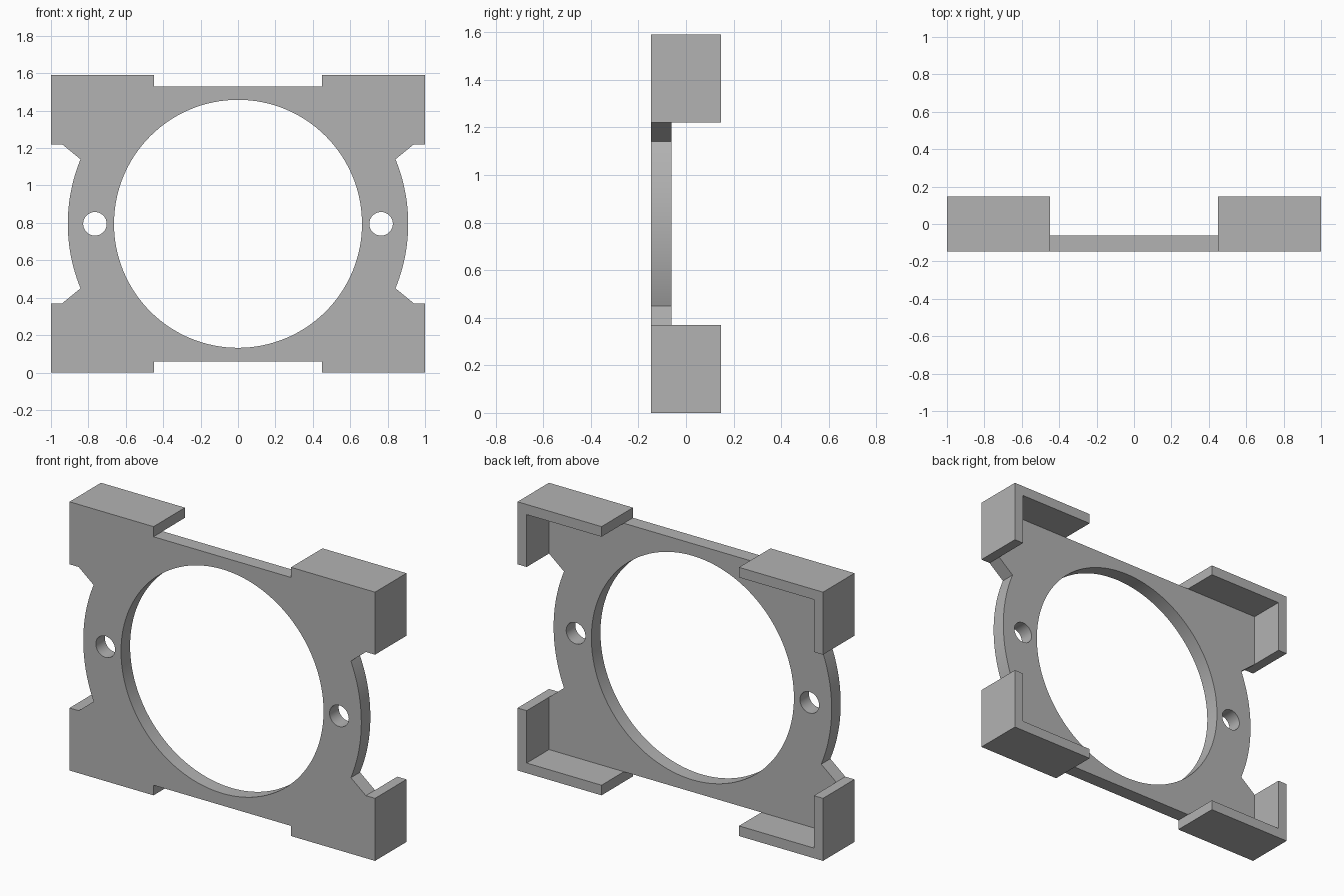
import bpy, bmesh, math

cube = bpy.data.objects.get("Cube")
if cube:
    bpy.data.objects.remove(cube, do_unlink=True)

HALF_W, HALF_H = 1.0, 0.795      # overall half width and height
WALL = 0.06                      # bracket wall thickness
FRONT, BACK, REAR = -0.147, -0.062, 0.147
TAB_X, TAB_Z = 0.45, 0.425       # inner ends of the corner brackets
RIM_R, RIM_Z = 0.91, 0.345       # bulging side rim
IN_X, IN_Z = HALF_W - WALL, HALF_H - WALL

grey = bpy.data.materials.new("Grey")
grey.use_nodes = True
grey.diffuse_color = (0.45, 0.45, 0.45, 1)
grey.node_tree.nodes["Principled BSDF"].inputs["Base Color"].default_value = grey.diffuse_color

bm = bmesh.new()


def vert(x, z):
    return bm.verts.new((x, FRONT, z + HALF_H))


def loop_edges(verts):
    return [bm.edges.new((a, b)) for a, b in zip(verts, verts[1:] + verts[:1])]


def circle(cx, radius, count):
    return loop_edges([vert(cx + radius * math.cos(i * math.tau / count),
                            radius * math.sin(i * math.tau / count)) for i in range(count)])


def corner(sx, sz):
    """Three plate corner points, from the side round to the top or bottom."""
    return [vert(sx * x, sz * z) for x, z in ((IN_X, TAB_Z), (IN_X, IN_Z), (TAB_X, IN_Z))]


def rim(side):
    """Arc on one side, running counter-clockwise."""
    half = math.asin(RIM_Z / RIM_R)
    angles = [-half + 2 * half * i / 24 for i in range(25)]
    return [vert(side * RIM_R * math.cos(a), side * RIM_R * math.sin(a)) for a in angles]


# Plate outline with bore and two screw holes
corners = {(sx, sz): corner(sx, sz) for sx in (1, -1) for sz in (1, -1)}
outline = (rim(1) + corners[1, 1] + corners[-1, 1][::-1]
           + rim(-1) + corners[-1, -1] + corners[1, -1][::-1])
edges = loop_edges(outline) + circle(0, 0.663, 128)
for side in (1, -1):
    edges += circle(side * 0.765, 0.063, 32)
bmesh.ops.triangle_fill(bm, edges=edges, use_beauty=True, normal=(0, -1, 0))

# L-shaped bracket sections sharing the plate corners
for (sx, sz), (low, mid, top) in corners.items():
    outer = [vert(sx * x, sz * z) for x, z in
             ((TAB_X, HALF_H), (HALF_W, HALF_H), (HALF_W, TAB_Z))]
    bm.faces.new([low, mid, top] + outer)
bmesh.ops.recalc_face_normals(bm, faces=bm.faces)


def extrude(faces, depth):
    geom = bmesh.ops.extrude_face_region(bm, geom=faces)["geom"]
    bmesh.ops.translate(bm, vec=(0, depth, 0),
                        verts=[g for g in geom if isinstance(g, bmesh.types.BMVert)])
    return [g for g in geom if isinstance(g, bmesh.types.BMFace)]


# Keep the front sheet, thicken the plate, then pull the brackets rearwards
front_sheet = list(bm.faces)
copies = bmesh.ops.duplicate(bm, geom=front_sheet)["geom"]
back_faces = extrude([g for g in copies if isinstance(g, bmesh.types.BMFace)], BACK - FRONT)
extrude([f for f in back_faces if len(f.verts) == 6], REAR - BACK)
bmesh.ops.remove_doubles(bm, verts=bm.verts, dist=0.0001)
bmesh.ops.recalc_face_normals(bm, faces=bm.faces)

# Merge the flat outer bracket walls into single faces
bm.normal_update()
seams = [e for e in bm.edges if len(e.link_faces) == 2
         and all(abs(v.co.y - BACK) < 0.001 for v in e.verts)
         and all(abs(f.normal.y) < 0.1 for f in e.link_faces)
         and e.calc_face_angle() < 0.01]
bmesh.ops.dissolve_edges(bm, edges=seams, use_verts=False)

mesh = bpy.data.meshes.new("mounting_plate")
bm.to_mesh(mesh)
bm.free()
mesh.materials.append(grey)
plate = bpy.data.objects.new("mounting_plate", mesh)
bpy.context.collection.objects.link(plate)

bpy.ops.object.select_all(action="DESELECT")
plate.select_set(True)
bpy.context.view_layer.objects.active = plate
bpy.ops.object.shade_smooth_by_angle(angle=math.radians(25))
